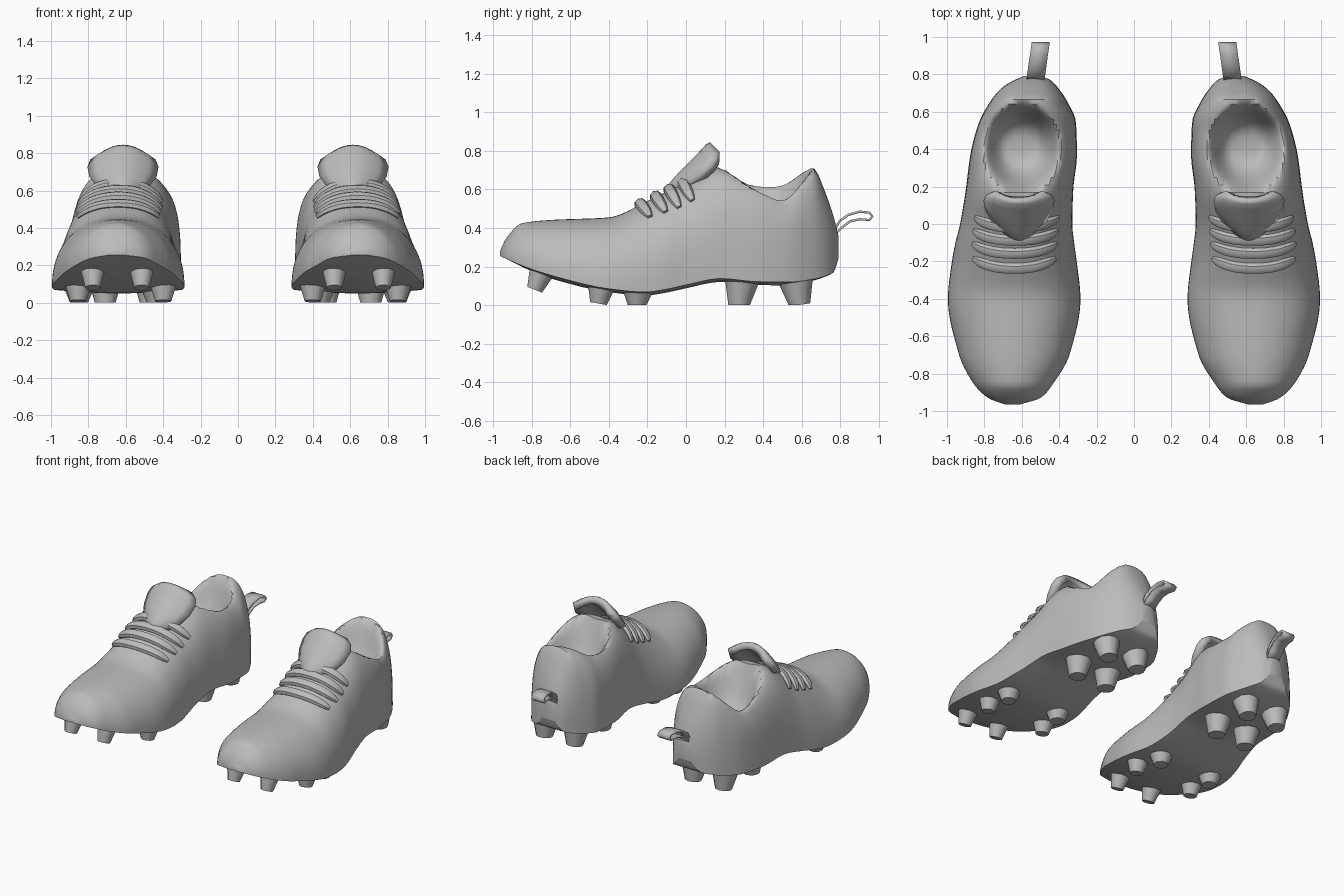
import bpy, bmesh, math
from mathutils import Vector, Matrix

if "Cube" in bpy.data.objects:
    bpy.data.objects.remove(bpy.data.objects["Cube"])

def material(name, v):
    m = bpy.data.materials.new(name)
    m.diffuse_color = (v, v, v, 1)
    m.use_nodes = True
    m.node_tree.nodes["Principled BSDF"].inputs["Base Color"].default_value = m.diffuse_color
    return m

GREY = material("mid grey", 0.5)

# Stations along the shoe: y, inner x, outer x, sole edge z, top z, section squareness
STATIONS = [
    (-.965, .61, .69, .255, .28, 2.0), (-.93, .50, .78, .24, .35, 2.0),
    (-.85, .43, .86, .205, .425, 2.0), (-.70, .345, .935, .155, .442, 2.1),
    (-.40, .286, .995, .085, .455, 2.2), (-.21, .305, .975, .068, .535, 2.2),
    (-.10, .32, .955, .083, .59, 2.3), (.0, .33, .93, .105, .64, 2.4),
    (.18, .325, .90, .138, .72, 2.8), (.37, .305, .875, .122, .672, 3.4),
    (.54, .31, .83, .12, .692, 3.4), (.66, .36, .765, .135, .71, 2.8),
    (.72, .40, .715, .15, .59, 2.6), (.765, .44, .65, .17, .46, 2.5),
    (.79, .49, .59, .24, .36, 2.2)]

def station(y):
    """Smooth interpolation between neighbouring stations."""
    S = STATIONS
    k = 0
    while k < len(S) - 2 and y > S[k + 1][0]:
        k += 1
    a, b = S[k], S[k + 1]
    p, q = S[max(k - 1, 0)], S[min(k + 2, len(S) - 1)]
    d = b[0] - a[0]
    t = (y - a[0]) / d
    out = []
    for i in range(1, 6):
        s = (b[i] - a[i]) / d
        def slope(u, v):
            return 0 if u * v <= 0 else 2 * u * v / (u + v)
        s0 = (a[i] - p[i]) / (a[0] - p[0]) if k else s
        s1 = (q[i] - b[i]) / (q[0] - b[0]) if k < len(S) - 2 else s
        m0, m1 = slope(s0, s) * d, slope(s, s1) * d
        out.append((2*t**3 - 3*t*t + 1) * a[i] + (t**3 - 2*t*t + t) * m0
                   + (3*t*t - 2*t**3) * b[i] + (t**3 - t*t) * m1)
    return out

def smooth(t):
    t = max(0, min(1, t))
    return t * t * (3 - 2 * t)

def surface(y, u):
    """Point on the upper; u runs from -1 (inner edge) to 1 (outer edge)."""
    x0, x1, zs, top, n = station(y)
    ang = (1 - u) * math.pi / 2
    c, s = math.cos(ang), max(0, math.sin(ang))
    x = (x0 + x1) / 2 + (x1 - x0) / 2 * math.copysign(abs(c) ** (2 / n), c)
    z = zs + (top - zs) * s ** (2 / n)
    # collar dips at the sides, then the foot opening sinks in
    side = smooth((abs(x - .6) - .05) / .15) * (1 if x > .6 else .5)
    high = smooth((z - zs) / (top - zs) * 2 - .8)
    z -= .05 * side * high * math.exp(-((y - .52) / .09) ** 2)
    r2 = ((x - .60) / .215) ** 2 + ((y - .405) / .255) ** 2
    z -= .26 * smooth((1 - r2) * 1.1) * high
    return Vector((x, y, z))

def add(name, bm, mat=GREY, mods=()):
    bmesh.ops.recalc_face_normals(bm, faces=bm.faces)
    me = bpy.data.meshes.new(name)
    bm.to_mesh(me)
    bm.free()
    me.materials.append(mat)
    ob = bpy.data.objects.new(name, me)
    bpy.context.collection.objects.link(ob)
    bpy.context.view_layer.objects.active = ob
    ob.select_set(True)
    bpy.ops.object.shade_smooth_by_angle(angle=math.radians(42))
    ob.select_set(False)
    for kind, props in mods:
        m = ob.modifiers.new(kind.title(), kind)
        for key, val in props.items():
            setattr(m, key, val)
    m = ob.modifiers.new("Pair", 'MIRROR')
    m.use_mirror_merge = False
    return ob

def loft(bm, rows, closed=False):
    rings = [[bm.verts.new(p) for p in row] for row in rows]
    for a, b in zip(rings, rings[1:]):
        for i in range(len(a) if closed else len(a) - 1):
            j = (i + 1) % len(a)
            bm.faces.new((a[i], a[j], b[j], b[i]))
    return rings

# Upper: arched sections lofted from toe to heel
NY, NU = 64, 44
ys = [-.0875 - .8775 * math.cos(math.pi * i / NY) for i in range(NY + 1)]
us = [2 * j / NU - 1 for j in range(NU + 1)]
bm = bmesh.new()
rings = loft(bm, [[surface(y, u) for u in us] for y in ys])
bm.faces.new(rings[0])
bm.faces.new(rings[-1])
add("upper", bm)

# Sole: slightly bowed plate under the upper
def sole_z(y, f=0):
    return station(y)[2] - .018 * (1 - f * f) * smooth((.79 - abs(y + .0875)) / .3 + .3)

bm = bmesh.new()
rows = []
for y in ys:
    a, b = station(y)[:2]
    rows.append([((a + b) / 2 + (b - a) / 2 * f, y, sole_z(y, f))
                 for f in (-1, -.6, -.2, .2, .6, 1)])
loft(bm, rows)
add("sole", bm)

# Studs: tapered pegs square to the sole
bm = bmesh.new()
for y, xs, r, h in ((-.75, (.515, .777), .064, .085), (-.44, (.40, .855), .068, .07),
                    (-.25, (.44, .85), .075, .06), (.29, (.47, .71), .088, .12),
                    (.57, (.47, .71), .088, .11)):
    tilt = math.atan((sole_z(y + .03) - sole_z(y - .03)) / .06)
    for x in xs:
        base = Matrix.Translation((x, y, sole_z(y, .5) + .01)) @ Matrix.Rotation(tilt, 4, 'X')
        length = h + .01
        bmesh.ops.create_cone(bm, cap_ends=True, segments=12, radius1=r * .64, radius2=r,
                              depth=length, matrix=base @ Matrix.Translation((0, 0, -length / 2)))
low = min(v.co.z for v in bm.verts)
for v in bm.verts:
    v.co.z = max(v.co.z, 0)
add("studs", bm)

# Tongue: curved shield flap rising out of the lacing
bm = bmesh.new()
rows = []
for y, z, w in ((-.105, .60, .05), (-.085, .635, .10), (-.04, .685, .145), (.02, .745, .18),
                (.075, .802, .19), (.105, .835, .175), (.125, .845, .13)):
    rows.append([(.615 + w * f, y + .05 * f * f, z - .075 * (w / .19) * f * f)
                 for f in (-1, -.75, -.5, -.25, 0, .25, .5, .75, 1)])
loft(bm, rows)
add("tongue", bm, mods=[('SOLIDIFY', dict(thickness=.05, offset=-1))])

# Laces: flattened bands hugging the instep
bm = bmesh.new()
for y0, reach in ((-.235, .42), (-.155, .45), (-.085, .47), (-.015, .47)):
    rows = []
    for i in range(17):
        f = i / 8 - 1
        u, y = f * reach, y0 + .05 * f * f
        p = surface(y, u)
        du = (surface(y, u + .01) - surface(y, u - .01)).normalized()
        dy = (surface(y + .01, u) - surface(y - .01, u)).normalized()
        nrm = du.cross(dy).normalized()
        w = .95 * (1 - .55 * abs(f) ** 6)
        rows.append([p + dy * .033 * w * math.cos(a) + nrm * (.006 + .028 * w * math.sin(a))
                     for a in (k * math.pi / 4 for k in range(8))])
    rings = loft(bm, rows, True)
    bm.faces.new(rings[0])
    bm.faces.new(rings[-1])
add("laces", bm)

# Pull tab: folded strip on the heel
bm = bmesh.new()
path = ((.765, .38), (.795, .435), (.84, .468), (.90, .485), (.95, .48), (.967, .46),
        (.95, .442), (.90, .446), (.85, .435), (.81, .405), (.77, .365))
loft(bm, [[(.527 + s * .048 - (y - .77) * .14, y, z) for s in (-1, 1)] for y, z in path])
add("pull_tab", bm, mods=[('SOLIDIFY', dict(thickness=.012, offset=0))])
